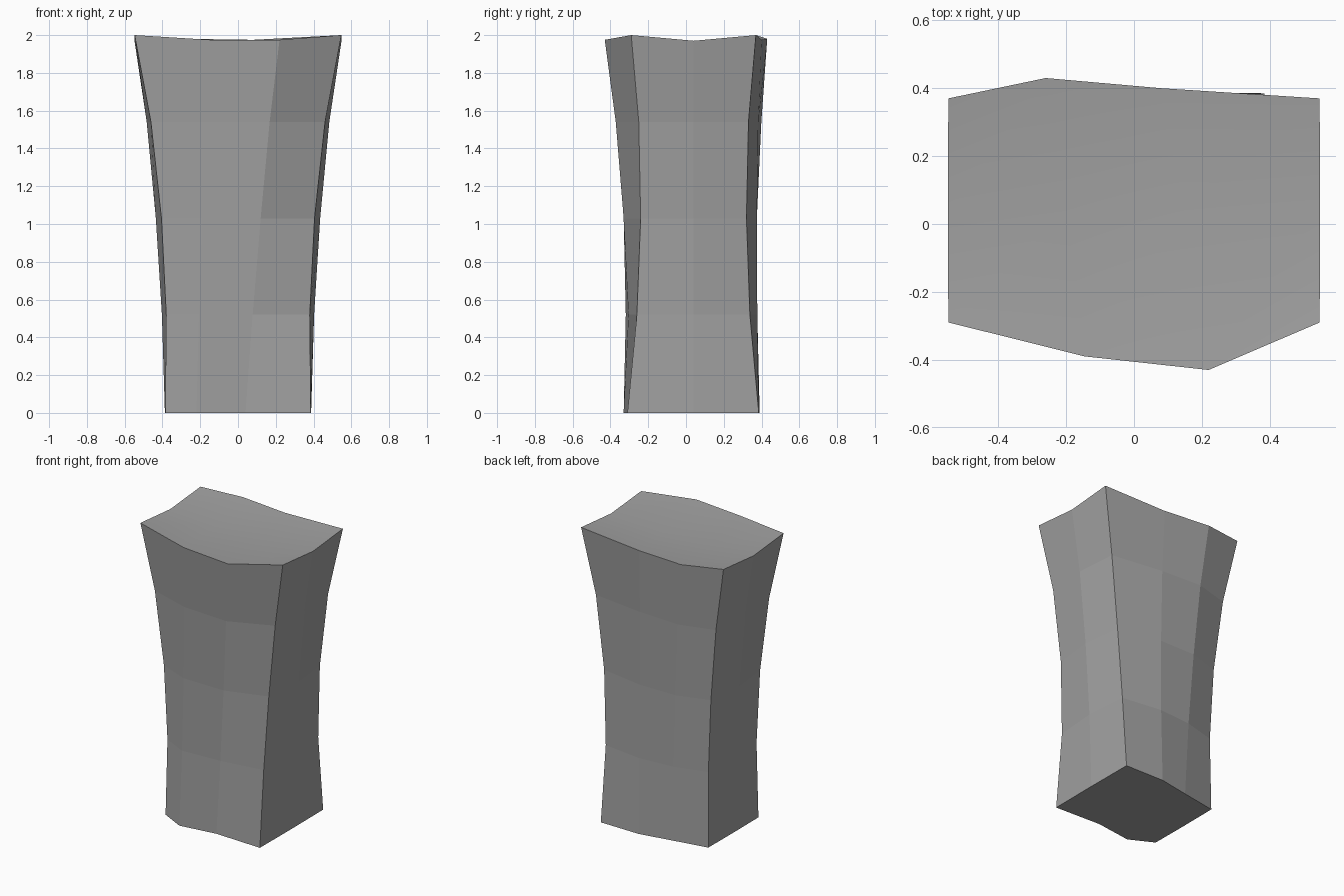
import bpy
import bmesh
from mathutils import Vector

default_cube = bpy.data.objects.get("Cube")
if default_cube:
    bpy.data.objects.remove(default_cube, do_unlink=True)

# Single plain stone colour
stone = bpy.data.materials.new("stone_grey")
stone.use_nodes = True
colour = (0.36, 0.36, 0.36, 1)
stone.diffuse_color = colour
stone.node_tree.nodes["Principled BSDF"].inputs["Base Color"].default_value = colour

# Vertical edges, counter-clockwise: plan position at foot, waist and top, then rim dip
columns = [
    ((-.385, -.245), (-.405, -.235), (-.547, -.29), 0),    # front corner
    ((-.22, -.33), (-.19, -.325), (-.145, -.39), .025),    # front ridge
    ((.04, -.295), (.12, -.33), (.22, -.43), .025),        # front ridge
    ((.385, -.31), (.405, -.24), (.547, -.29), 0),         # front corner
    ((.387, .04), (.435, .04), (.548, .04), .03),          # side ridge
    ((.385, .385), (.405, .32), (.547, .37), 0),           # back corner
    ((.09, .39), (.09, .375), (.08, .40), .025),           # back ridge
    ((-.13, .35), (-.18, .375), (-.26, .43), .02),         # back ridge
    ((-.385, .305), (-.405, .305), (-.547, .37), 0),       # back corner
    ((-.387, .03), (-.435, .04), (-.548, .04), .03),       # side ridge
]
heights = [0, .52, 1.03, 1.54, 2]


def flared_point(column, level):
    """Point on the smooth curve through foot, waist and top."""
    foot, waist, top = (Vector(p) for p in column[:3])
    t = level / (len(heights) - 1)
    plan = (foot * (2 * t - 1) * (t - 1)
            + waist * 4 * t * (1 - t)
            + top * t * (2 * t - 1))
    dip = column[3] if t == 1 else 0
    return (plan.x, plan.y, heights[level] - dip)


bm = bmesh.new()
rings = [[bm.verts.new(flared_point(c, level)) for c in columns]
         for level in range(len(heights))]

# Faceted walls
count = len(columns)
for lower, upper in zip(rings, rings[1:]):
    for i in range(count):
        j = (i + 1) % count
        bm.faces.new((lower[i], lower[j], upper[j], upper[i]))

# Flat underside
bm.faces.new(list(reversed(rings[0])))

# Dished top, smooth inside its rim
rim = rings[-1]


def dish_point(front, back):
    middle = (front.co + back.co) / 2
    return bm.verts.new((middle.x, .04, 1.945))


front_row = rim[0:4]
back_row = rim[8:4:-1]
middle_row = [rim[9], dish_point(rim[1], rim[7]), dish_point(rim[2], rim[6]), rim[4]]
for near, far in ((front_row, middle_row), (middle_row, back_row)):
    for i in range(len(near) - 1):
        face = bm.faces.new((near[i], near[i + 1], far[i + 1], far[i]))
        face.smooth = True

bm.normal_update()
mesh = bpy.data.meshes.new("stone_block")
bm.to_mesh(mesh)
bm.free()
mesh.materials.append(stone)
block = bpy.data.objects.new("stone_block", mesh)
bpy.context.collection.objects.link(block)
